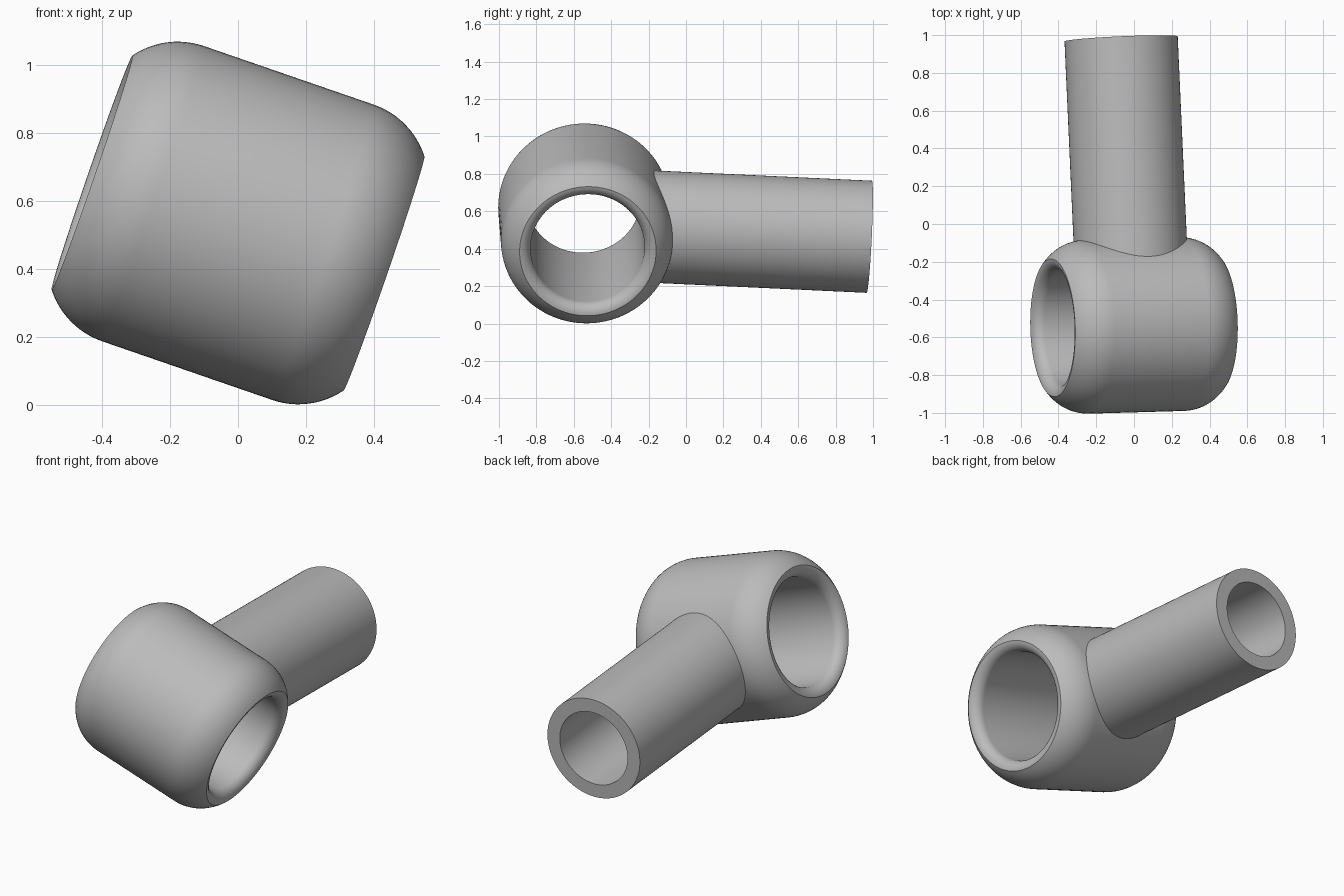
import bpy, bmesh, math
from mathutils import Vector, Matrix

cube = bpy.data.objects.get("Cube")
if cube:
    bpy.data.objects.remove(cube, do_unlink=True)

# Plain grey finish
grey = bpy.data.materials.new("plain grey")
grey.use_nodes = True
COLOUR = (0.5, 0.5, 0.5, 1.0)
grey.diffuse_color = COLOUR
grey.node_tree.nodes["Principled BSDF"].inputs["Base Color"].default_value = COLOUR

CENTRE = Vector((0, -0.537, 0.535))
ARM_DIR = Vector((-0.045, 1, -0.047)).normalized()
RING_DIR = Vector((0.945, 0.027, -0.326)).normalized()


def lathe(name, profile, axis, closed, steps=96):
    """Revolve (radius, height) points around local z, then aim z along axis."""
    bm = bmesh.new()
    verts = [bm.verts.new((r, 0, h)) for r, h in profile]
    pairs = list(zip(verts, verts[1:]))
    if closed:
        pairs.append((verts[-1], verts[0]))
    edges = [bm.edges.new(p) for p in pairs]
    bmesh.ops.spin(bm, geom=verts + edges, cent=(0, 0, 0), axis=(0, 0, 1),
                   angle=math.tau, steps=steps, use_merge=False)
    bmesh.ops.remove_doubles(bm, verts=bm.verts, dist=1e-4)
    bmesh.ops.recalc_face_normals(bm, faces=bm.faces)
    mesh = bpy.data.meshes.new(name)
    bm.to_mesh(mesh)
    bm.free()
    mesh.materials.append(grey)
    obj = bpy.data.objects.new(name, mesh)
    bpy.context.collection.objects.link(obj)
    obj.matrix_world = (Matrix.Translation(CENTRE)
                        @ axis.to_track_quat('Z', 'Y').to_matrix().to_4x4())
    bpy.ops.object.select_all(action='DESELECT')
    obj.select_set(True)
    bpy.context.view_layer.objects.active = obj
    bpy.ops.object.shade_smooth_by_angle(angle=math.radians(30))
    return obj


def arc(r, h, radius, start, end, n):
    return [(r + radius * math.cos(a), h + radius * math.sin(a))
            for a in (math.radians(start + (end - start) * i / n) for i in range(n + 1))]


# Bearing ring: rounded shoulders, crisp rim, softened bore edge
BODY_R, BORE_R, HALF = 0.46, 0.305, 0.455
SHOULDER, LIP = 0.2375, 0.06
half = arc(BODY_R - SHOULDER, HALF - 0.19, SHOULDER, 0, 53.13, 12)
half += arc(BORE_R + LIP, HALF - LIP, LIP, 90, 180, 8)[1:]
mirrored = [(r, -h) for r, h in reversed(half)]
lathe("bearing_ring", half + mirrored, RING_DIR, True)

# Hollow arm: its root is buried in the ring wall
ARM_R, HOLE_R, ROOT, TIP = 0.30, 0.22, 0.33, 1.52
lathe("hollow_arm", [(ARM_R, ROOT), (ARM_R, TIP), (HOLE_R, TIP), (HOLE_R, ROOT)],
      ARM_DIR, True)
